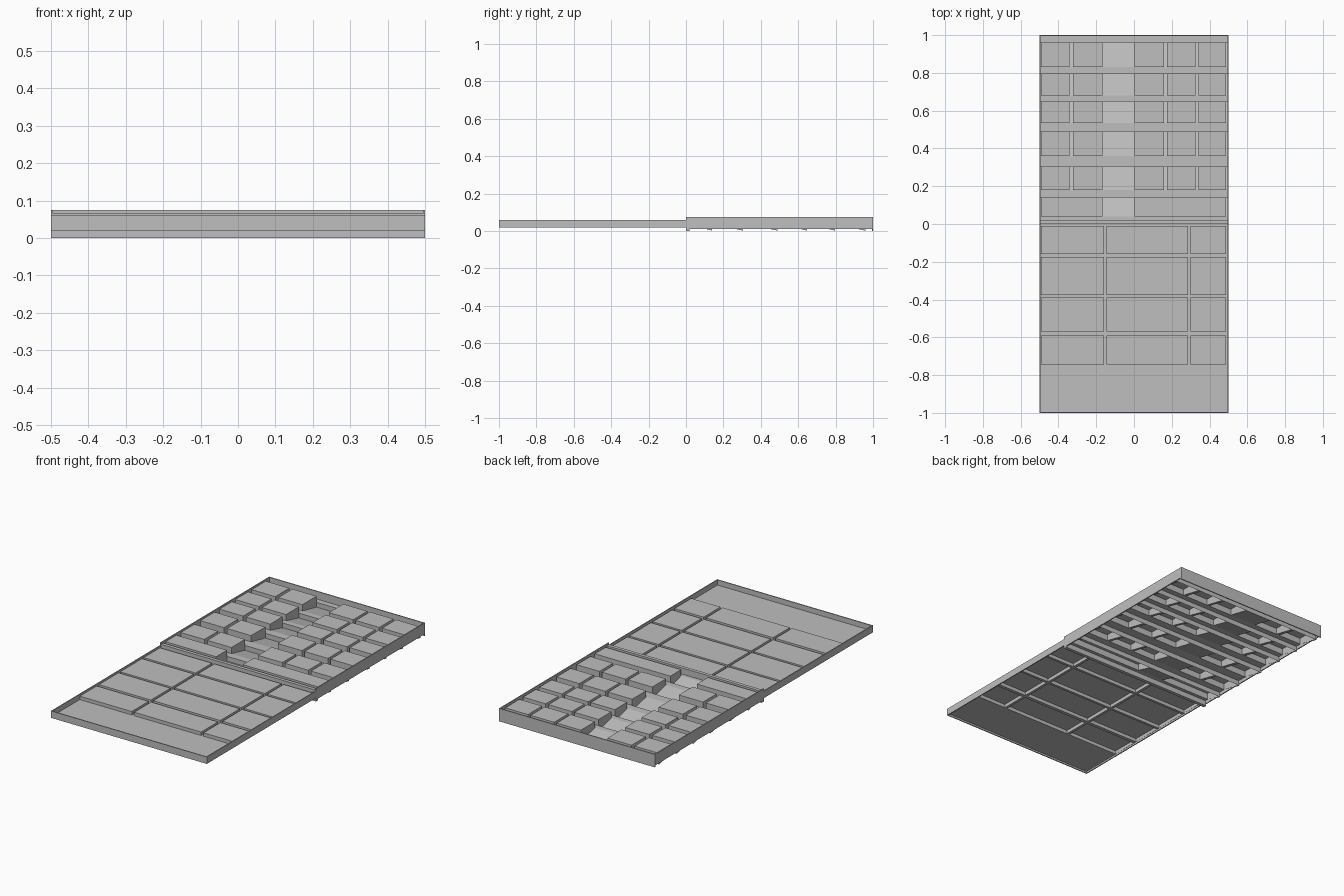
import bpy, bmesh

if "Cube" in bpy.data.objects:
    bpy.data.objects.remove(bpy.data.objects["Cube"])

# one flat grey colour
grey = bpy.data.materials.new("plain_grey")
grey.diffuse_color = (0.52, 0.52, 0.52, 1.0)
grey.use_nodes = True
grey.node_tree.nodes["Principled BSDF"].inputs["Base Color"].default_value = grey.diffuse_color


def finish(name, bm):
    bmesh.ops.remove_doubles(bm, verts=bm.verts, dist=1e-5)
    me = bpy.data.meshes.new(name)
    bm.to_mesh(me)
    bm.free()
    me.materials.append(grey)
    ob = bpy.data.objects.new(name, me)
    bpy.context.collection.objects.link(ob)
    return ob


def quad(bm, *pts):
    bm.faces.new([bm.verts.new(p) for p in pts])


def box(name, x0, x1, y0, y1, z0, z1):
    bm = bmesh.new()
    bmesh.ops.create_cube(bm, size=1)
    for v in bm.verts:
        v.co.x = x1 if v.co.x > 0 else x0
        v.co.y = y1 if v.co.y > 0 else y0
        v.co.z = z1 if v.co.z > 0 else z0
    return finish(name, bm)


def strip(bm, x0, x1, y0, y1, zf, zb):
    """Flat or sloping sheet."""
    quad(bm, (x0, y0, zf), (x1, y0, zf), (x1, y1, zb), (x0, y1, zb))


def hollow_block(bm, x0, x1, y0, y1, top, zf, zb):
    """Raised block, open below, whose walls drop to the sloping sheet."""
    strip(bm, x0, x1, y0, y1, top, top)
    quad(bm, (x0, y0, zf), (x1, y0, zf), (x1, y0, top), (x0, y0, top))
    quad(bm, (x1, y1, zb), (x0, y1, zb), (x0, y1, top), (x1, y1, top))
    quad(bm, (x0, y1, zb), (x0, y0, zf), (x0, y0, top), (x0, y1, top))
    quad(bm, (x1, y0, zf), (x1, y1, zb), (x1, y1, top), (x1, y0, top))


def panel(name, rows, columns, y_start, y_end, floor, back, top):
    """Stamped sheet: level strips between rows of hollow blocks."""
    bm = bmesh.new()
    y = y_start
    for i, (y0, y1) in enumerate(rows):
        strip(bm, -0.5, 0.5, y, y0, floor, floor)
        cols = columns(i)
        x = -0.5
        for x0, x1 in cols:
            strip(bm, x, x0, y0, y1, floor, back)        # gap between blocks
            hollow_block(bm, x0, x1, y0, y1, top, floor, back)
            x = x1
        strip(bm, x, 0.5, y0, y1, floor, back)
        if back != floor:                                # riser behind the row
            quad(bm, (0.5, y1, back), (-0.5, y1, back),
                 (-0.5, y1, floor), (0.5, y1, floor))
        y = y1
    strip(bm, -0.5, 0.5, y, y_end, floor, floor)
    return finish(name, bm)


# front half: shallow wide blocks
panel("front_panel",
      [(-0.745, -0.59), (-0.57, -0.39), (-0.375, -0.175), (-0.16, -0.01)],
      lambda i: [(-0.493, -0.16), (-0.145, 0.285), (0.30, 0.488)],
      -1.0, 0.0, 0.03, 0.03, 0.05)

# back half: tall blocks either side of an aisle, sloping row floors
small = [(-0.493, -0.342), (-0.323, -0.168), (0.003, 0.158),
         (0.174, 0.325), (0.342, 0.488)]
long = [(-0.493, -0.168), (0.003, 0.488)]
panel("back_panel",
      [(0.04, 0.14), (0.18, 0.305), (0.36, 0.49),
       (0.535, 0.648), (0.68, 0.797), (0.83, 0.96)],
      lambda i: long if i == 0 else small,
      0.0, 1.0, 0.03, 0.002, 0.066)

# thin rims
T = 0.006
for side, s in (("left", -1), ("right", 1)):
    xa, xb = sorted((s * 0.5, s * (0.5 - T)))
    box(side + "_front_rim", xa, xb, -1.0, 0.0, 0.02, 0.06)
    box(side + "_back_rim", xa, xb, 0.0, 1.0, 0.01, 0.075)
box("front_rim", -0.5, 0.5, -1.0, -1.0 + T, 0.02, 0.06)
box("back_rim", -0.5, 0.5, 1.0 - T, 1.0, 0.0, 0.075)
box("middle_rim", -0.5, 0.5, 0.0, 0.02, 0.0, 0.066)
